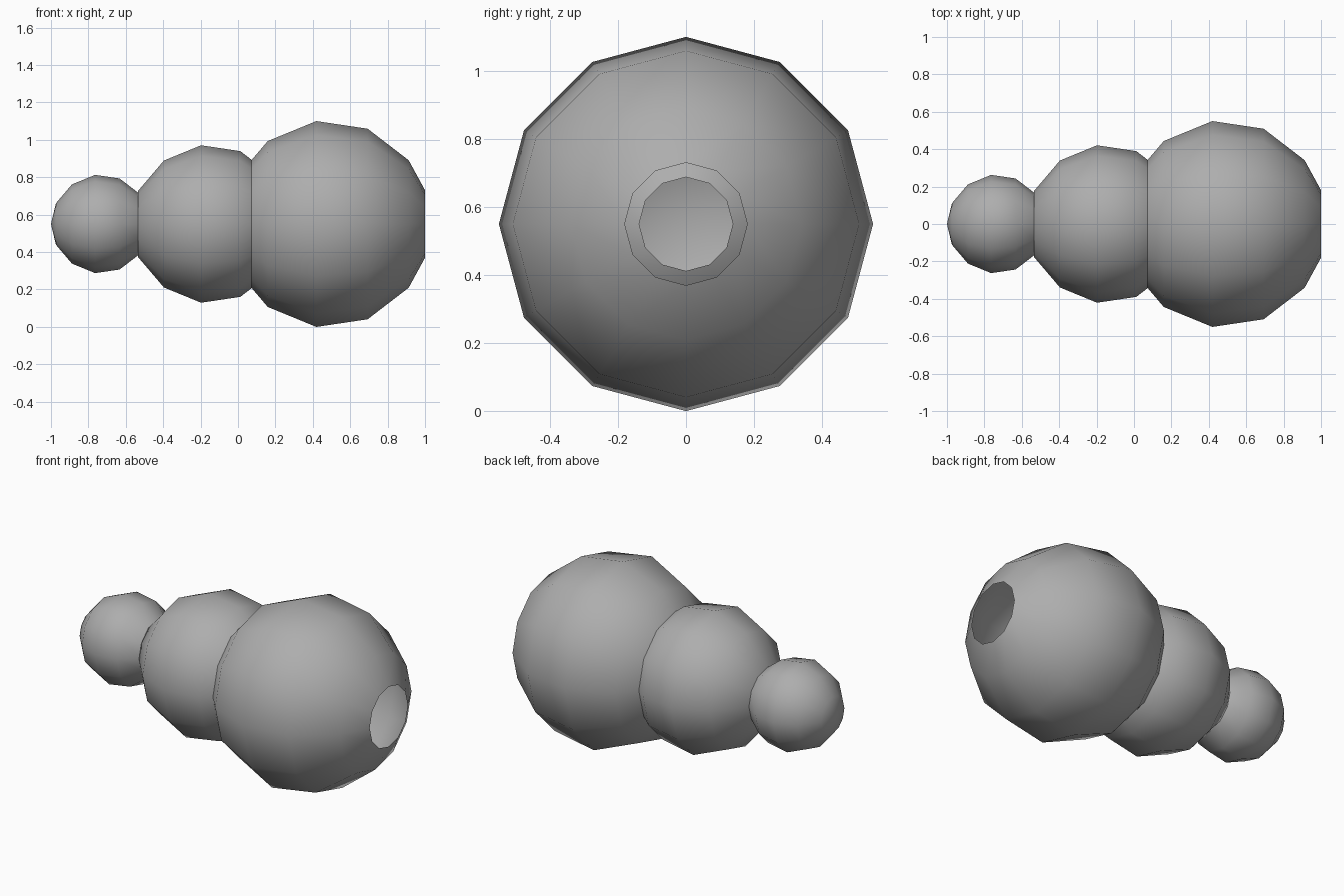
import bpy, bmesh
from math import sin, cos, pi

if "Cube" in bpy.data.objects:
    bpy.data.objects.remove(bpy.data.objects["Cube"])

SIDES = 12
AXIS_Z = 0.55
# Unit profile (along axis, radius) from near the closed pole to the open rim
PROFILE = [(-0.9, 0.42), (-0.575, 0.802), (-0.105, 0.995),
           (0.391, 0.921), (0.788, 0.616), (0.946, 0.326)]

grey = bpy.data.materials.new("dark_grey")
grey.diffuse_color = (0.42, 0.42, 0.42, 1)
grey.use_nodes = True
grey.node_tree.nodes["Principled BSDF"].inputs["Base Color"].default_value = grey.diffuse_color


def open_globe(name, x, radius, profile):
    """12-sided globe lying along x, closed at the left pole, open at the right."""
    bm = bmesh.new()
    pole = bm.verts.new((x - radius, 0, AXIS_Z))
    rings = []
    for px, pr in profile:
        r = radius * pr
        rings.append([bm.verts.new((x + radius * px,
                                    r * cos(2 * pi * i / SIDES),
                                    AXIS_Z + r * sin(2 * pi * i / SIDES)))
                      for i in range(SIDES)])
    for i in range(SIDES):
        j = (i + 1) % SIDES
        bm.faces.new((pole, rings[0][j], rings[0][i]))
        for a, b in zip(rings, rings[1:]):
            bm.faces.new((a[i], a[j], b[j], b[i]))
    for f in bm.faces:
        f.smooth = True
    mesh = bpy.data.meshes.new(name)
    bm.to_mesh(mesh)
    bm.free()
    mesh.materials.append(grey)
    obj = bpy.data.objects.new(name, mesh)
    bpy.context.collection.objects.link(obj)
    return obj


# Three overlapping globes, growing towards the open end
open_globe("large_globe", 0.477, 0.553, PROFILE)
open_globe("middle_globe", -0.153, 0.423, PROFILE)
open_globe("small_globe", -0.736, 0.264, PROFILE[:-1])
